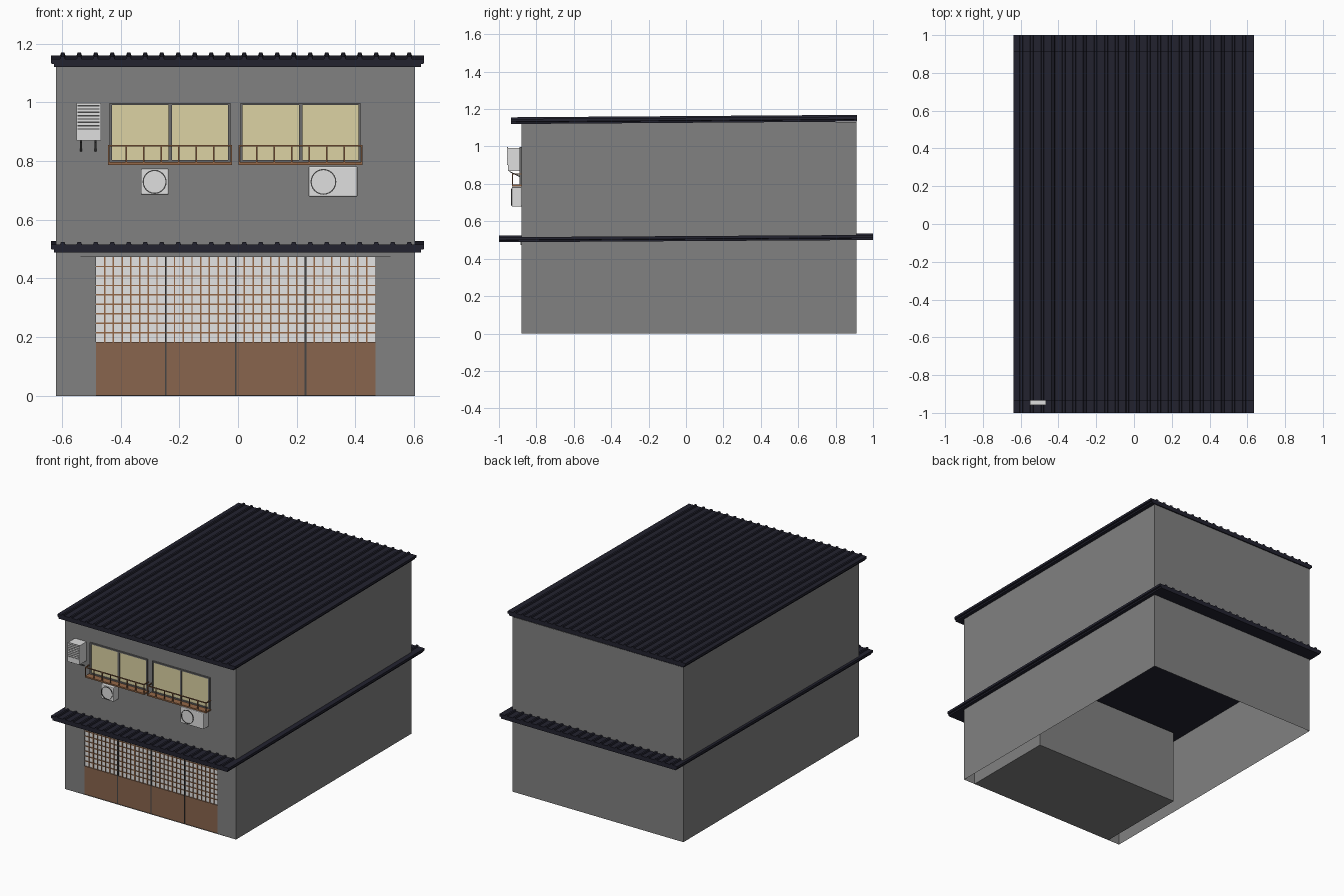
import bpy, bmesh, math
from mathutils import Matrix

if "Cube" in bpy.data.objects:
    bpy.data.objects.remove(bpy.data.objects["Cube"])


def mat(name, r, g, b):
    m = bpy.data.materials.new(name)
    m.diffuse_color = (r, g, b, 1)
    m.use_nodes = True
    m.node_tree.nodes["Principled BSDF"].inputs["Base Color"].default_value = m.diffuse_color
    return m


WALL = mat("wall_gray", 0.22, 0.22, 0.22)
ROOF = mat("roof_dark_blue", 0.016, 0.016, 0.028)
WOOD = mat("door_brown", 0.25, 0.13, 0.075)
BAR = mat("lattice_brown", 0.30, 0.14, 0.065)
PAPER = mat("paper_white", 0.78, 0.78, 0.78)
GLASS = mat("window_yellow", 0.72, 0.65, 0.37)
FRAME = mat("frame_gray", 0.15, 0.15, 0.15)
METAL = mat("unit_white", 0.74, 0.74, 0.74)
DARK = mat("trim_dark_gray", 0.06, 0.06, 0.06)


def finish(name, bm, material):
    me = bpy.data.meshes.new(name)
    bm.to_mesh(me)
    bm.free()
    me.materials.append(material)
    ob = bpy.data.objects.new(name, me)
    bpy.context.collection.objects.link(ob)
    return ob


def boxes(name, material, specs, bevel=0):
    """One object from several boxes (x0, x1, y0, y1, z0, z1)."""
    bm = bmesh.new()
    for x0, x1, y0, y1, z0, z1 in specs:
        m = Matrix.Translation(((x0 + x1) / 2, (y0 + y1) / 2, (z0 + z1) / 2))
        bmesh.ops.create_cube(bm, size=1, matrix=m @ Matrix.Diagonal((x1 - x0, y1 - y0, z1 - z0, 1)))
    if bevel:
        bmesh.ops.bevel(bm, geom=bm.edges[:], offset=bevel, segments=2, affect='EDGES', profile=0.5)
    return finish(name, bm, material)


def quads(name, material, faces):
    bm = bmesh.new()
    for f in faces:
        bm.faces.new([bm.verts.new(p) for p in f])
    bmesh.ops.remove_doubles(bm, verts=bm.verts[:], dist=1e-5)
    return finish(name, bm, material)


def front(x0, x1, z0, z1, y):
    return [(x0, y, z0), (x1, y, z0), (x1, y, z1), (x0, y, z1)]


X0, X1, Y0, Y1 = -0.62, 0.602, -0.88, 0.912      # outer walls
A0, A1, AZ, AY = -0.536, 0.52, 0.476, -0.265     # entrance recess

# Thin outer walls, open underneath, with the entrance opening in the front
TOP = 1.13
quads("walls", WALL, [
    front(X0, A0, 0, AZ, Y0), front(A1, X1, 0, AZ, Y0),
    front(X0, X1, AZ, TOP, Y0),
    front(X1, X0, 0, TOP, Y1),
    [(X1, Y0, 0), (X1, Y1, 0), (X1, Y1, TOP), (X1, Y0, TOP)],
    [(X0, Y1, 0), (X0, Y0, 0), (X0, Y0, TOP), (X0, Y1, TOP)],
])

# Recess behind the doors: back, sides, floor and ceiling
quads("entrance_recess", WALL, [
    front(A1, A0, 0, AZ, AY),
    [(A0, Y0, 0), (A0, AY, 0), (A0, AY, AZ), (A0, Y0, AZ)],
    [(A1, AY, 0), (A1, Y0, 0), (A1, Y0, AZ), (A1, AY, AZ)],
    [(A0, AY, 0), (A1, AY, 0), (A1, Y0, 0), (A0, Y0, 0)],
    [(A0, Y0, AZ), (A1, Y0, AZ), (A1, AY, AZ), (A0, AY, AZ)],
])


# Ribbed roofs: one profile across x, run along y with a slight rise
def roof(name, y0, y1, z, rise):
    left, right, n = -0.637, 0.634, 22
    pts = [(right - 0.01, 0), (right - 0.01, 0.01), (right, 0.012), (right, 0.027)]
    ribs = []
    for i in range(n):
        x = -0.597 + i * 0.0562
        ribs += [(x - 0.009, 0.027), (x - 0.006, 0.036), (x + 0.006, 0.036), (x + 0.009, 0.027)]
    pts += ribs[::-1]
    pts += [(left, 0.027), (left, 0.012), (left + 0.01, 0.01), (left + 0.01, 0)]
    bm = bmesh.new()
    a = [bm.verts.new((x, y0, z + h)) for x, h in pts]
    b = [bm.verts.new((x, y1, z + h + rise)) for x, h in pts]
    bm.faces.new(a)
    bm.faces.new(b[::-1])
    for i in range(len(pts)):
        j = (i + 1) % len(pts)
        bm.faces.new((a[i], b[i], b[j], a[j]))
    bmesh.ops.recalc_face_normals(bm, faces=bm.faces[:])
    finish(name, bm, ROOF)


roof("upper_roof", -0.935, 0.915, 1.12, 0.013)
roof("lower_roof", -1.0, 1.0, 0.488, 0.012)

# Door surround: posts and lintel
D0, D1 = -0.484, 0.468
boxes("door_surround", WALL, [
    (A0, D0, -0.877, -0.86, 0, AZ), (D1, A1, -0.877, -0.86, 0, AZ),
    (-0.546, 0.531, -0.884, -0.87, 0.473, 0.495)])

# Four sliding doors: wood panel below, papered lattice above
W = (D1 - D0) / 4
panels, papers, lattice, gaps = [], [], [], []
for k in range(4):
    a, b = D0 + k * W, D0 + (k + 1) * W
    panels.append((a, b, -0.876, -0.86, 0.002, 0.183))
    papers.append((a, b, -0.87, -0.862, 0.183, 0.473))
    for i in range(1, 8):
        x = a + i * W / 8
        lattice.append((x - 0.0024, x + 0.0024, -0.875, -0.87, 0.183, 0.473))
    for i in range(1, 9):
        z = 0.183 + i * 0.29 / 9
        lattice.append((a, b, -0.8745, -0.87, z - 0.0022, z + 0.0022))
    if k:
        gaps.append((a - 0.003, a + 0.003, -0.878, -0.862, 0.002, 0.473))
boxes("door_panels", WOOD, panels)
boxes("door_paper", PAPER, papers)
boxes("door_lattice", BAR, lattice)
boxes("door_stiles", DARK, gaps)

# Two double windows, each with a sill and a railing
for tag, a, b in (("left", -0.437, -0.026), ("right", 0.008, 0.418)):
    z0, z1, t = 0.796, 0.998, 0.008
    mid = (a + b) / 2
    boxes(tag + "_window_frame", FRAME, [
        (a, a + t, -0.89, -0.878, z0, z1), (b - t, b, -0.89, -0.878, z0, z1),
        (mid - 0.006, mid + 0.006, -0.89, -0.878, z0, z1),
        (a, b, -0.89, -0.878, z1 - t, z1), (a, b, -0.89, -0.878, z0, z0 + t)])
    boxes(tag + "_window_glass", GLASS, [
        (a + t, mid - 0.006, -0.884, -0.879, z0 + t, z1 - t),
        (mid + 0.006, b - t, -0.884, -0.879, z0 + t, z1 - t)])
    s0, s1 = a - 0.006, b + 0.006
    rail = [(s0, s1, -0.93, -0.88, 0.787, 0.796), (s0, s1, -0.93, -0.925, 0.849, 0.855)]
    for x in (s0, s1 - 0.005):
        rail.append((x, x + 0.005, -0.93, -0.88, 0.849, 0.855))
    for i in range(8):
        x = s0 + (s1 - s0 - 0.005) * i / 7
        rail.append((x, x + 0.005, -0.93, -0.925, 0.796, 0.85))
    boxes(tag + "_railing", BAR, rail)


# Two fan units under the windows
def fan_unit(name, x0, x1, z0, z1, cx, r):
    boxes(name, METAL, [(x0, x1, -0.932, -0.879, z0, z1)], bevel=0.005)
    cz = 0.729
    bm = bmesh.new()
    n = 24
    rows = []
    for rad, y in ((r, -0.931), (r, -0.935), (r - 0.004, -0.935), (r - 0.004, -0.931)):
        rows.append([bm.verts.new((cx + rad * math.cos(2 * math.pi * i / n), y,
                                   cz + rad * math.sin(2 * math.pi * i / n))) for i in range(n)])
    for p, q in zip(rows, rows[1:]):
        for i in range(n):
            bm.faces.new((p[i], p[i - 1], q[i - 1], q[i]))
    bmesh.ops.recalc_face_normals(bm, faces=bm.faces[:])
    finish(name + "_ring", bm, DARK)


fan_unit("left_fan_unit", -0.331, -0.236, 0.684, 0.775, -0.284, 0.041)
fan_unit("right_fan_unit", 0.24, 0.407, 0.678, 0.783, 0.291, 0.044)

# Louvred unit at the upper left on two slanted brackets
boxes("louvre_unit", METAL, [(-0.55, -0.467, -0.953, -0.88, 0.87, 0.993)])
boxes("louvre_slats", METAL, [(-0.55, -0.467, -0.957, -0.953, 0.9 + i * 0.0113, 0.907 + i * 0.0113)
                              for i in range(9)])
boxes("louvre_slots", DARK, [(-0.546, -0.471, -0.9538, -0.9528, 0.9, 0.99)])
brackets = []
for x in (-0.535, -0.485):
    x0, x1 = x - 0.003, x + 0.003
    brackets += [[(x0, -0.945, 0.87), (x1, -0.945, 0.87), (x1, -0.88, 0.838), (x0, -0.88, 0.838)],
                 [(x0, -0.945, 0.864), (x1, -0.945, 0.864), (x1, -0.88, 0.832), (x0, -0.88, 0.832)]]
    for s in (x0, x1):
        brackets.append([(s, -0.945, 0.87), (s, -0.88, 0.838), (s, -0.88, 0.832), (s, -0.945, 0.864)])
quads("louvre_brackets", FRAME, brackets)
